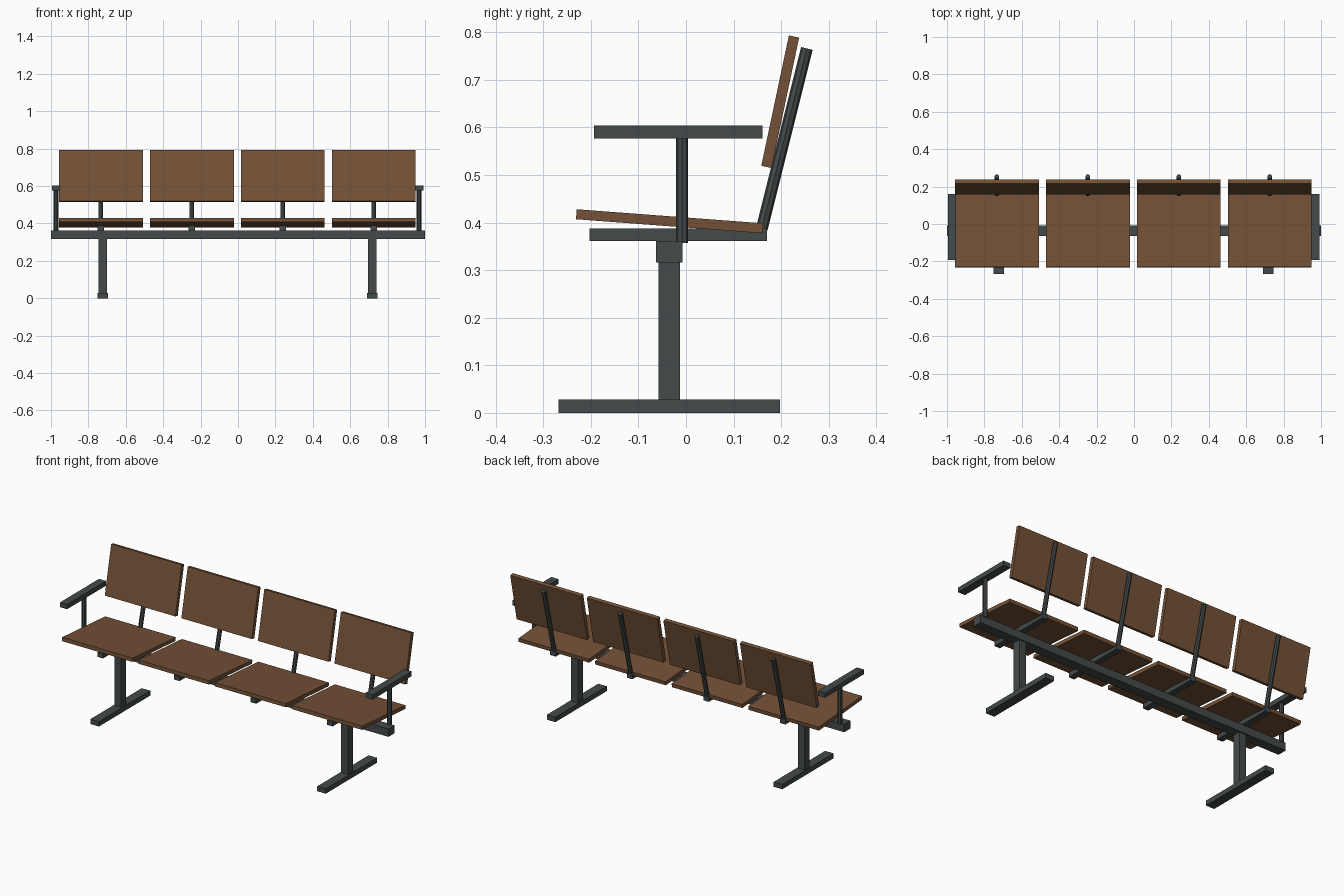
import bpy
from math import atan2, hypot, pi
from mathutils import Vector

old = bpy.data.objects.get("Cube")
if old:
    bpy.data.objects.remove(old, do_unlink=True)


def make_material(name, color):
    mat = bpy.data.materials.new(name)
    mat.use_nodes = True
    mat.diffuse_color = color
    bsdf = next(n for n in mat.node_tree.nodes if n.type == 'BSDF_PRINCIPLED')
    bsdf.inputs["Base Color"].default_value = color
    return mat


wood = make_material("brown_wood", (0.175, 0.083, 0.038, 1))
metal = make_material("dark_grey_metal", (0.056, 0.067, 0.067, 1))


def finish(name, mat):
    obj = bpy.context.object
    obj.name = name
    obj.data.materials.append(mat)
    bpy.ops.object.transform_apply(location=False, rotation=False, scale=True)
    return obj


def box(name, mat, x, width, y0, y1, z0, z1):
    bpy.ops.mesh.primitive_cube_add(size=1, location=(x, (y0 + y1) / 2, (z0 + z1) / 2))
    bpy.context.object.scale = (width, y1 - y0, z1 - z0)
    return finish(name, mat)


def board(name, mat, x, width, thickness, start, end):
    """Flat slab whose centre line runs between two (y, z) points."""
    dy, dz = end[0] - start[0], end[1] - start[1]
    middle = (x, (start[0] + end[0]) / 2, (start[1] + end[1]) / 2)
    bpy.ops.mesh.primitive_cube_add(size=1, location=middle, rotation=(atan2(dz, dy), 0, 0))
    bpy.context.object.scale = (width, hypot(dy, dz), thickness)
    return finish(name, mat)


def rod(name, mat, x, radius, start, end):
    """Eight-sided bar between two (y, z) points."""
    dy, dz = end[0] - start[0], end[1] - start[1]
    middle = (x, (start[0] + end[0]) / 2, (start[1] + end[1]) / 2)
    bpy.ops.mesh.primitive_cylinder_add(vertices=8, radius=radius, depth=hypot(dy, dz),
                                        location=middle,
                                        rotation=(atan2(dz, dy) - pi / 2, 0, 0))
    return finish(name, mat)


# Long beam carrying all seats
box("main_beam", metal, 0, 2, -0.063, -0.007, 0.316, 0.361)

# Four seats, each with its support and back bar
for i in range(4):
    x = -0.733 + 0.4863 * i
    n = i + 1
    box(f"seat_support_{n}", metal, x, 0.035, -0.203, 0.17, 0.361, 0.388)
    board(f"seat_{n}", wood, x, 0.448, 0.021, (-0.2305, 0.4175), (0.1615, 0.388))
    rod(f"back_bar_{n}", metal, x, 0.0125, (0.159, 0.386), (0.254, 0.766))
    board(f"backrest_{n}", wood, x, 0.448, 0.022, (0.169, 0.517), (0.227, 0.791))

# Legs, feet and armrests at both ends
for side, leg_x, arm_x in (("right", -0.723, -0.973), ("left", 0.718, 0.968)):
    box(f"{side}_leg", metal, leg_x, 0.044, -0.058, -0.013, 0.028, 0.318)
    box(f"{side}_foot", metal, leg_x, 0.054, -0.268, 0.198, 0, 0.028)
    rod(f"{side}_armrest_post", metal, arm_x, 0.0125, (-0.008, 0.357), (-0.008, 0.578))
    box(f"{side}_armrest", metal, arm_x, 0.045, -0.193, 0.161, 0.577, 0.604)
